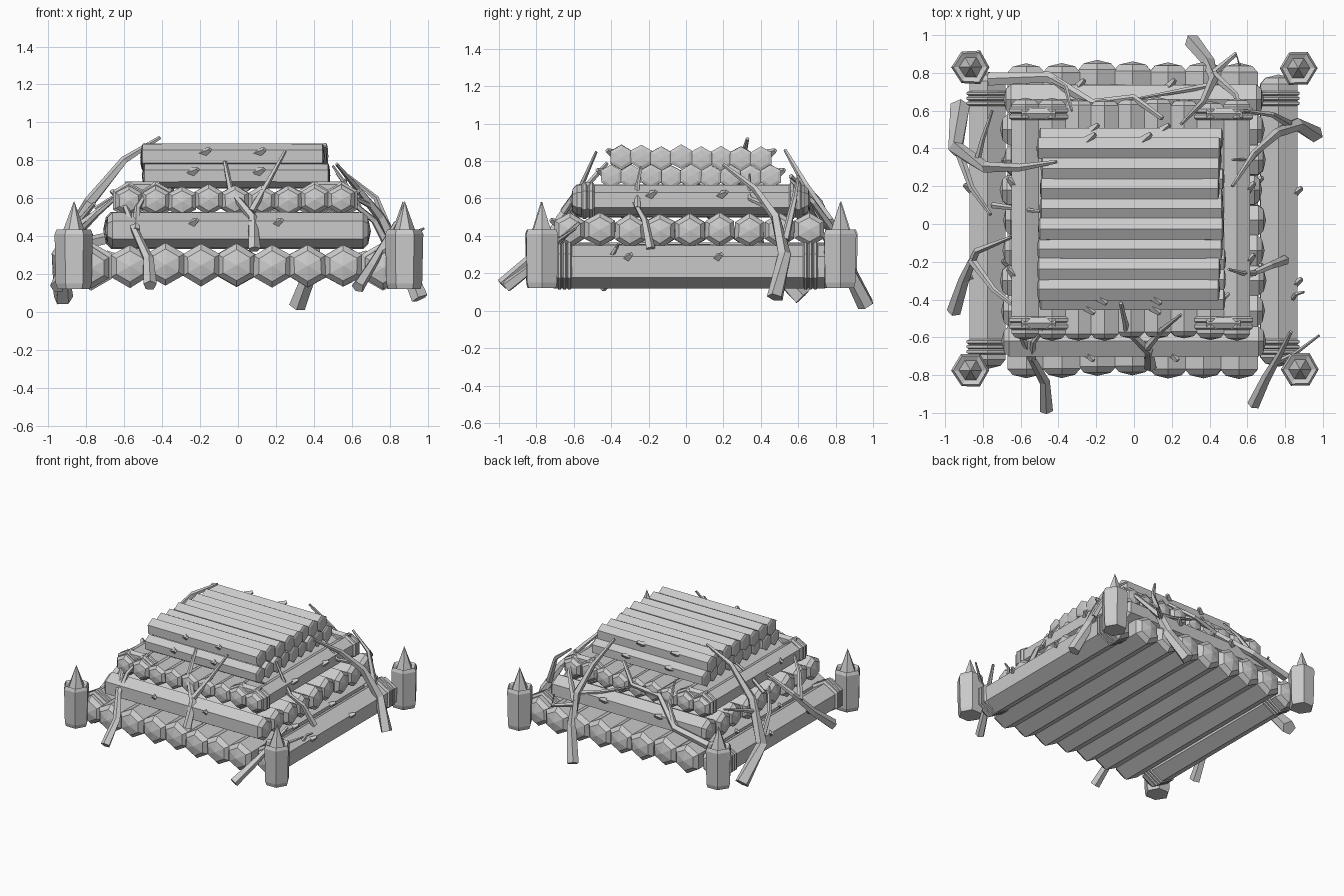
import bpy, bmesh, random
from math import cos, sin, pi
from mathutils import Vector

random.seed(4)


def sweep(bm, pts, radii, sides=6, jitter=0.0):
    """Low-poly tube through pts; radius 0 closes to a point."""
    pts = [Vector(p) for p in pts]
    n = len(pts)
    prev = None
    wob = [1 + random.uniform(-jitter, jitter) for _ in range(sides)]
    for i, (p, r) in enumerate(zip(pts, radii)):
        t = (pts[min(i + 1, n - 1)] - pts[max(i - 1, 0)]).normalized()
        up = Vector((0, 0, 1)) if abs(t.z) < 0.97 else Vector((1, 0, 0))
        u = t.cross(up).normalized()
        v = u.cross(t)
        if r == 0:
            ring = [bm.verts.new(p)]
        else:
            ring = []
            for k in range(sides):
                a = pi / 2 + 2 * pi * k / sides
                ring.append(bm.verts.new(p + (u * cos(a) + v * sin(a)) * r * wob[k]))
        if prev is None:
            if len(ring) > 1:
                bm.faces.new(ring)
        else:
            for k in range(sides):
                j = (k + 1) % sides
                if len(prev) == 1:
                    bm.faces.new((prev[0], ring[j], ring[k]))
                elif len(ring) == 1:
                    bm.faces.new((prev[k], prev[j], ring[0]))
                else:
                    bm.faces.new((prev[k], prev[j], ring[j], ring[k]))
        prev = ring
    if len(prev) > 1:
        bm.faces.new(prev)


def finish(bm, name):
    bmesh.ops.recalc_face_normals(bm, faces=bm.faces)
    me = bpy.data.meshes.new(name)
    bm.to_mesh(me)
    bm.free()
    ob = bpy.data.objects.new(name, me)
    bpy.context.collection.objects.link(ob)
    return ob


def along(axis, a, c, z):
    return (a, c, z) if axis == 'x' else (c, a, z)


def log(bm, axis, a, b, c, z, r, dome=0.03):
    """Hexagonal log from a to b with chamfered, slightly pointed ends."""
    j = lambda s: random.uniform(-s, s)
    a, b = a + j(0.012), b + j(0.012)
    m = a + (b - a) * random.uniform(0.3, 0.7)
    stops = [a, a + dome * 0.35, a + dome, m, b - dome, b - dome * 0.35, b]
    sizes = [0, 0.72, 1, 1 + j(0.03), 1, 0.72, 0]
    dz = j(0.005)
    sweep(bm, [along(axis, s, c, z + dz) for s in stops],
          [r * s for s in sizes], 6, 0.035)


def layer(name, axis, a, b, centres, z, r, dome=0.03):
    bm = bmesh.new()
    for c in centres:
        log(bm, axis, a, b, c, z, r, dome)
    # small broken knots on the outer logs
    for c, s in ((centres[0], -1), (centres[-1], 1)):
        for f in (0.3, 0.62):
            q = a + (b - a) * (f + random.uniform(-0.05, 0.05))
            sweep(bm, [along(axis, q, c + s * r * 0.6, z + r * 0.3),
                       along(axis, q + 0.04, c + s * (r + 0.012), z + r * 0.6)],
                  [0.028, 0.012], 4)
    finish(bm, name)


def row(start, step, count):
    return [start + step * i for i in range(count)]


# Stacked log layers, alternating direction
layer("base_logs", 'y', -0.81, 0.86, row(-0.57, 0.1875, 7), 0.245, 0.113, 0.05)
layer("base_edge_logs", 'y', -0.76, 0.80, [-0.775, 0.765], 0.235, 0.112, 0.05)
layer("second_layer_logs", 'x', -0.70, 0.69, row(-0.62, 0.16, 9), 0.43, 0.092, 0.04)
layer("third_layer_logs", 'y', -0.61, 0.66, row(-0.575, 0.14, 9), 0.587, 0.082, 0.035)
layer("fourth_layer_logs", 'x', -0.495, 0.475, row(-0.40, 0.1065, 9), 0.715, 0.063, 0.01)
layer("top_layer_logs", 'x', -0.505, 0.465, row(-0.345, 0.1065, 8), 0.817, 0.066, 0.01)

# Rope lashings near the ends of the outer logs
bm = bmesh.new()
for x in (-0.775, 0.765):
    for y in (-0.65, 0.665):
        for k in (-1, 0, 1):
            o = y + k * 0.026
            sweep(bm, [(x, o - 0.014, 0.24), (x, o - 0.006, 0.24), (x, o + 0.006, 0.24),
                       (x, o + 0.014, 0.24)], [0.112, 0.128, 0.128, 0.112])
for x0, x1 in ((-0.575, -0.435), (0.405, 0.545)):
    for y in (-0.525, 0.585):
        for k in (-1, 1):
            for x in (x0, x1):
                o = y + k * 0.017
                sweep(bm, [(x, o - 0.018, 0.59), (x, o - 0.008, 0.59), (x, o + 0.008, 0.59),
                           (x, o + 0.018, 0.59)], [0.084, 0.099, 0.099, 0.084])
        # bridging strap over the pair
        sweep(bm, [(x0 - 0.02, y, 0.655), (x1 + 0.02, y, 0.655)], [0.034, 0.034])
finish(bm, "rope_lashings")

# Corner posts with pointed tips
for name, x, y in (("front_left_post", -0.865, -0.775), ("front_right_post", 0.88, -0.77),
                   ("back_left_post", -0.865, 0.83), ("back_right_post", 0.87, 0.825)):
    bm = bmesh.new()
    sweep(bm, [(x, y, 0.12), (x, y, 0.15), (x, y, 0.41), (x, y, 0.435),
               (x, y, 0.42), (x, y, 0.585)],
          [0.085, 0.094, 0.1, 0.088, 0.06, 0], 6, 0.04)
    finish(bm, name)


# Tapered bare branches leaning on every side, each with its forks
def branch(name, *limbs):
    bm = bmesh.new()
    for r0, r1, pts in limbs:
        n = len(pts) - 1
        sweep(bm, pts, [r0 + (r1 - r0) * i / n for i in range(n + 1)], 5, 0.12)
    finish(bm, name)


branch("front_left_branch",
       (.034, .012, [(-.465, -.985, .14), (-.475, -.83, .28), (-.55, -.70, .44), (-.62, -.54, .62)]),
       (.022, .008, [(-.54, -.71, .43), (-.53, -.62, .55), (-.46, -.53, .67)]))
branch("front_middle_branch",
       (.032, .010, [(.085, -.755, .33), (.075, -.67, .50), (-.04, -.56, .64), (-.07, -.42, .79)]),
       (.022, .008, [(.07, -.655, .53), (.15, -.56, .67), (.25, -.48, .85)]))
branch("front_right_branch",
       (.034, .010, [(.63, -.955, .13), (.70, -.81, .24), (.77, -.69, .36), (.83, -.57, .47)]),
       (.018, .007, [(.74, -.74, .31), (.86, -.68, .38), (.98, -.59, .44)]))
branch("right_back_branch",
       (.045, .009, [(.96, .48, .07), (.86, .53, .30), (.75, .48, .50), (.63, .37, .65), (.52, .20, .78)]),
       (.024, .008, [(.82, .53, .38), (.73, .58, .60), (.58, .60, .72)]),
       (.018, .007, [(.70, .43, .56), (.62, .34, .60), (.52, .34, .73)]))
branch("right_front_branch",
       (.026, .008, [(.80, -.19, .33), (.72, -.22, .48), (.61, -.27, .57), (.48, -.39, .66)]),
       (.016, .007, [(.64, -.26, .55), (.57, -.26, .67), (.50, -.24, .77)]),
       (.016, .007, [(.82, -.42, .26), (.86, -.37, .34), (.90, -.36, .36)]))
branch("back_right_branch",
       (.045, .009, [(.31, .965, .03), (.40, .85, .26), (.42, .76, .48), (.36, .64, .67), (.25, .53, .86)]),
       (.026, .009, [(.42, .79, .42), (.54, .68, .58), (.57, .56, .70)]),
       (.018, .006, [(.44, .74, .46), (.22, .70, .52), (.0, .66, .60)]),
       (.018, .006, [(.42, .80, .40), (.54, .90, .40), (.56, .84, .46)]))
branch("back_left_branch",
       (.036, .014, [(-.77, .77, .37), (-.45, .78, .44), (-.22, .64, .58), (.0, .67, .62), (.15, .56, .72)]),
       (.020, .007, [(-.44, .77, .45), (-.36, .72, .58), (-.33, .60, .72)]))
branch("left_back_branch",
       (.055, .010, [(-.92, .62, .07), (-.94, .40, .30), (-.78, .30, .58), (-.60, .30, .80), (-.41, .33, .92)]),
       (.026, .010, [(-.93, .39, .32), (-.86, .19, .45), (-.76, .05, .57)]),
       (.018, .007, [(-.83, .33, .50), (-.80, .45, .55), (-.75, .60, .60)]),
       (.016, .007, [(-.75, .10, .54), (-.60, .08, .64), (-.45, .06, .70)]))
branch("left_front_branch",
       (.042, .010, [(-.955, -.46, .13), (-.90, -.29, .28), (-.83, -.14, .46), (-.65, -.07, .60)]),
       (.022, .008, [(-.86, -.19, .40), (-.74, -.35, .52), (-.60, -.46, .64)]))
